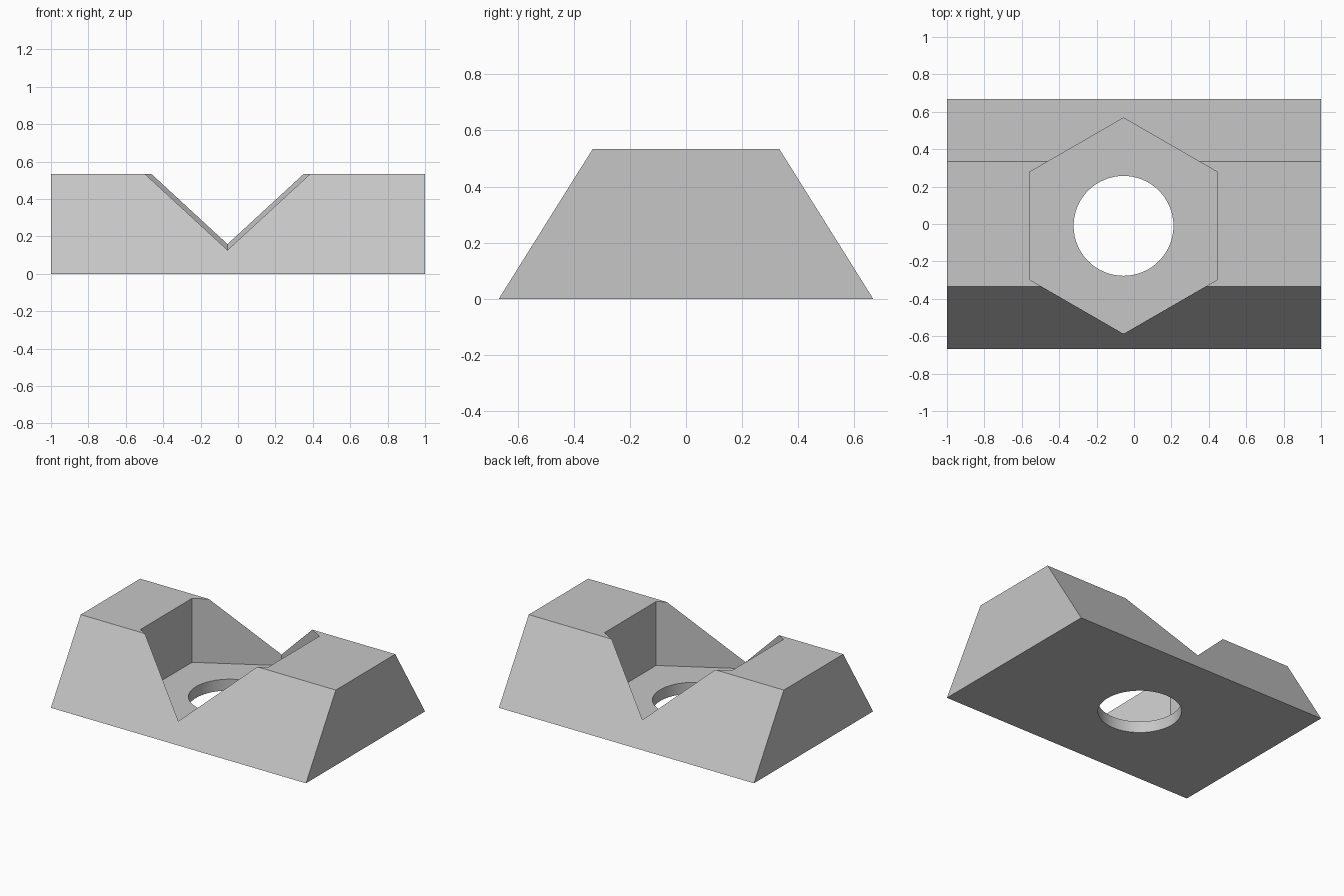
import bpy
import bmesh
from math import sin, cos, pi
from mathutils import Vector

default = bpy.data.objects.get("Cube")
if default:
    bpy.data.objects.remove(default, do_unlink=True)

HEIGHT = 0.533
BOLT_X, BOLT_Y = -0.056, -0.01

grey = bpy.data.materials.new("light grey")
grey.use_nodes = True
colour = (0.565, 0.565, 0.565, 1)
grey.diffuse_color = colour
grey.node_tree.nodes["Principled BSDF"].inputs["Base Color"].default_value = colour


def prism(name, profile, direction):
    """Closed solid made by sweeping a flat profile along a direction."""
    bm = bmesh.new()
    face = bm.faces.new([bm.verts.new(p) for p in profile])
    swept = bmesh.ops.extrude_face_region(bm, geom=[face], use_keep_orig=True)
    moved = [g for g in swept["geom"] if isinstance(g, bmesh.types.BMVert)]
    bmesh.ops.translate(bm, verts=moved, vec=Vector(direction))
    bmesh.ops.recalc_face_normals(bm, faces=bm.faces)
    mesh = bpy.data.meshes.new(name)
    bm.to_mesh(mesh)
    bm.free()
    mesh.materials.append(grey)
    obj = bpy.data.objects.new(name, mesh)
    bpy.context.collection.objects.link(obj)
    return obj


def ring(radius, sides, z):
    """Regular polygon around the bolt axis, first corner towards +y."""
    angles = [2 * pi * i / sides for i in range(sides)]
    return [(BOLT_X + radius * sin(a), BOLT_Y + radius * cos(a), z) for a in angles]


def cut(target, cutter):
    cutter.hide_render = True
    mod = target.modifiers.new(cutter.name, "BOOLEAN")
    mod.operation = "DIFFERENCE"
    mod.solver = "EXACT"
    mod.object = cutter
    bpy.ops.object.modifier_apply(modifier=mod.name)
    bpy.data.objects.remove(cutter, do_unlink=True)


# Trapezoid bar running along x
end = [(-1, -0.667, 0), (-1, 0.667, 0), (-1, 0.333, HEIGHT), (-1, -0.333, HEIGHT)]
block = prism("clamp_block", end, (2, 0, 0))
bpy.ops.object.select_all(action="DESELECT")
block.select_set(True)
bpy.context.view_layer.objects.active = block

# Hexagonal pocket for the bolt head, then the round bolt hole
cut(block, prism("hex_pocket", ring(0.5 / cos(pi / 6), 6, 0.08), (0, 0, 1)))
cut(block, prism("bolt_hole", ring(0.267, 64, -0.2), (0, 0, 0.5)))

bpy.ops.object.shade_smooth_by_angle(angle=pi / 6)
